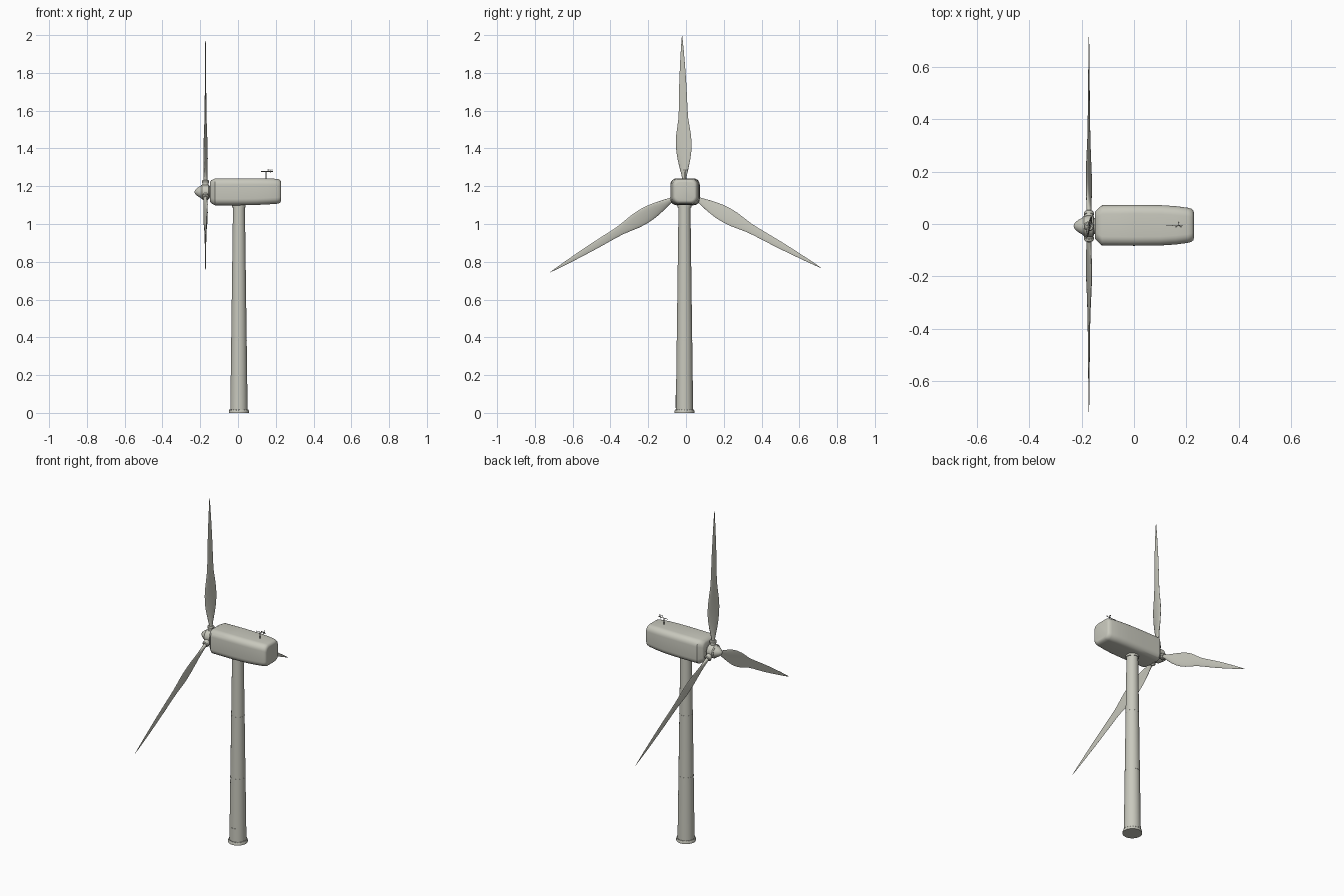
import bpy, bmesh, math
from mathutils import Matrix, Vector

if "Cube" in bpy.data.objects:
    bpy.data.objects.remove(bpy.data.objects["Cube"])

CY = -0.008                       # common centre line of tower, nacelle and rotor
HUB = Vector((-0.172, CY, 1.17))  # rotor centre


def material(name, rgb):
    m = bpy.data.materials.new(name)
    m.diffuse_color = (*rgb, 1)
    m.use_nodes = True
    m.node_tree.nodes["Principled BSDF"].inputs["Base Color"].default_value = m.diffuse_color
    return m


PAINT = material("warm light grey", (0.58, 0.58, 0.51))
METAL = material("mid grey", (0.36, 0.36, 0.33))


def make(name, rings, mat=PAINT, matrix=None, angle=35):
    """Skin a list of closed rings, cap both ends, shade smooth by angle."""
    bm = bmesh.new()
    loops = [[bm.verts.new(p) for p in ring] for ring in rings]
    n = len(loops[0])
    for a, b in zip(loops, loops[1:]):
        for i in range(n):
            j = (i + 1) % n
            bm.faces.new((a[i], a[j], b[j], b[i]))
    bm.faces.new(loops[0][::-1])
    bm.faces.new(loops[-1])
    if matrix:
        bm.transform(matrix)
    bmesh.ops.recalc_face_normals(bm, faces=bm.faces)
    me = bpy.data.meshes.new(name)
    bm.to_mesh(me)
    bm.free()
    me.materials.append(mat)
    ob = bpy.data.objects.new(name, me)
    bpy.context.collection.objects.link(ob)
    bpy.ops.object.select_all(action='DESELECT')
    ob.select_set(True)
    bpy.context.view_layer.objects.active = ob
    bpy.ops.object.shade_smooth_by_angle(angle=math.radians(angle))
    return ob


def lathe(name, profile, matrix, mat=PAINT, sides=32):
    """Revolve (radius, height) points around local z."""
    rings = [[(r * math.cos(2 * math.pi * i / sides), r * math.sin(2 * math.pi * i / sides), z)
              for i in range(sides)] for r, z in profile]
    return make(name, rings, mat, matrix)


def rod(name, a, b, r, mat=METAL, sides=8):
    a, b = Vector(a), Vector(b)
    rot = (b - a).to_track_quat('Z', 'Y').to_matrix().to_4x4()
    return lathe(name, [(r, 0), (r, (b - a).length)], Matrix.Translation(a) @ rot, mat, sides)


# Tower with base flange, two section seams and a yaw collar
axis = Matrix.Translation((0.005, CY, 0))


def tower_r(z):
    return 0.046 - 0.0145 * z / 1.1


lathe("tower", [(tower_r(0), 0)] + [(tower_r(z), z) for z in (0.385, 0.75, 1.12)], axis)
lathe("base_flange", [(0.053, 0), (0.053, 0.010), (0.050, 0.016), (0.045, 0.016)], axis)
for z in (0.385, 0.75):
    r = tower_r(z) + 0.0008
    lathe("tower_seam", [(r, z - 0.002), (r, z + 0.002)], axis)
lathe("yaw_collar", [(0.036, 1.088), (0.036, 1.11)], axis)

# Flange bolts
for i in range(20):
    a = 2 * math.pi * i / 20
    x, y = 0.005 + 0.0495 * math.cos(a), CY + 0.0495 * math.sin(a)
    rod("flange_bolt", (x, y, 0.012), (x, y, 0.019), 0.002, PAINT, 6)

# Curved door plate on the front of the tower
door = []
for k in range(7):
    a = math.radians(-90 + (k - 3) * 6)
    door.append([(0.005 + (tower_r(z) + d) * math.cos(a), CY + (tower_r(z) + d) * math.sin(a), z)
                 for z, d in ((0.025, -0.001), (0.025, 0.002), (0.095, 0.002), (0.095, -0.001))])
make("tower_door", door)


# Nacelle lofted from rounded rectangles: x, half width, bottom, top, corner radius
def rounded(x, hw, z0, z1, r, seg=6):
    ring = []
    for q, (sy, sz) in enumerate(((1, 1), (-1, 1), (-1, -1), (1, -1))):
        oy = sy * (hw - r)
        oz = (z1 - r) if sz > 0 else (z0 + r)
        for k in range(seg + 1):
            a = math.pi / 2 * (q + k / seg)
            ring.append((x, CY + 0.003 + oy + r * math.cos(a), oz + r * math.sin(a)))
    return ring


sections = [(-0.148, 0.052, 1.118, 1.222, 0.026), (-0.143, 0.058, 1.111, 1.231, 0.029),
            (-0.122, 0.077, 1.099, 1.241, 0.034), (0.0, 0.078, 1.099, 1.242, 0.034),
            (0.10, 0.077, 1.101, 1.242, 0.034), (0.16, 0.073, 1.104, 1.241, 0.034),
            (0.205, 0.067, 1.107, 1.239, 0.033), (0.219, 0.063, 1.110, 1.236, 0.032),
            (0.226, 0.057, 1.117, 1.229, 0.029), (0.228, 0.050, 1.124, 1.222, 0.026)]
make("nacelle", [rounded(*s) for s in sections], angle=40)

# Spinner and hub, revolved around the rotor axis
to_x = Matrix.Translation((0, HUB.y, HUB.z)) @ Matrix.Rotation(math.pi / 2, 4, 'Y')
lathe("spinner", [(0.002, -0.230), (0.010, -0.227), (0.019, -0.218), (0.027, -0.207),
                  (0.032, -0.197), (0.034, -0.194)], to_x)
lathe("hub", [(0.034, -0.196), (0.039, -0.190), (0.040, -0.172), (0.039, -0.156),
              (0.034, -0.152)], to_x)
lathe("rotor_shaft", [(0.030, -0.156), (0.030, -0.140)], to_x)

# Blade stations: radius, chord, thickness, twist in degrees
stations = [(0.050, 0.019, 0.019, 20), (0.070, 0.021, 0.019, 20), (0.100, 0.036, 0.017, 19),
            (0.135, 0.054, 0.015, 18), (0.175, 0.071, 0.014, 16), (0.215, 0.082, 0.013, 14),
            (0.255, 0.085, 0.012, 12), (0.300, 0.080, 0.011, 10), (0.345, 0.066, 0.010, 9),
            (0.390, 0.052, 0.009, 8), (0.440, 0.046, 0.008, 7), (0.500, 0.043, 0.007, 6),
            (0.580, 0.037, 0.006, 5), (0.660, 0.028, 0.005, 4), (0.740, 0.017, 0.004, 3),
            (0.800, 0.007, 0.0025, 2), (0.830, 0.001, 0.001, 2)]


def blade_ring(r, chord, thick, twist, n=20):
    t = math.radians(twist)
    ring = []
    for i in range(n):
        a = 2 * math.pi * i / n
        c, h = chord / 2 * math.cos(a), thick / 2 * math.sin(a)
        ring.append((h * math.cos(t) + c * math.sin(t), c * math.cos(t) - h * math.sin(t), r))
    return ring


# Three blades with stepped root collars
for k in range(3):
    turn = Matrix.Translation(HUB) @ Matrix.Rotation(math.radians(0.9 + 120 * k), 4, 'X')
    make("blade", [blade_ring(*s) for s in stations], PAINT, turn, 50)
    lathe("blade_socket", [(0.016, 0.028), (0.016, 0.052)], turn, PAINT, 24)
    lathe("blade_collar", [(0.018, 0.048), (0.019, 0.050), (0.019, 0.058), (0.015, 0.063)],
          turn, PAINT, 24)

# Weather mast with crossbar, wind vane and cup arms
MX, MZ, MY = 0.148, 1.278, CY + 0.003
rod("weather_mast", (MX, MY, 1.235), (MX, MY, MZ), 0.0018)
rod("weather_crossbar", (0.122, MY, MZ), (0.186, MY, MZ), 0.0016)
rod("cup_spindle", (0.170, MY, MZ - 0.008), (0.170, MY, MZ + 0.010), 0.0014)
for k in range(3):
    a = 2 * math.pi * k / 3 + math.pi / 2
    end = (0.170 + 0.011 * math.cos(a), MY + 0.011 * math.sin(a), MZ + 0.008)
    rod("cup_arm", (0.170, MY, MZ + 0.008), end, 0.001)
    rod("wind_cup", (end[0], end[1], end[2] - 0.002), (end[0], end[1], end[2] + 0.002), 0.003)
